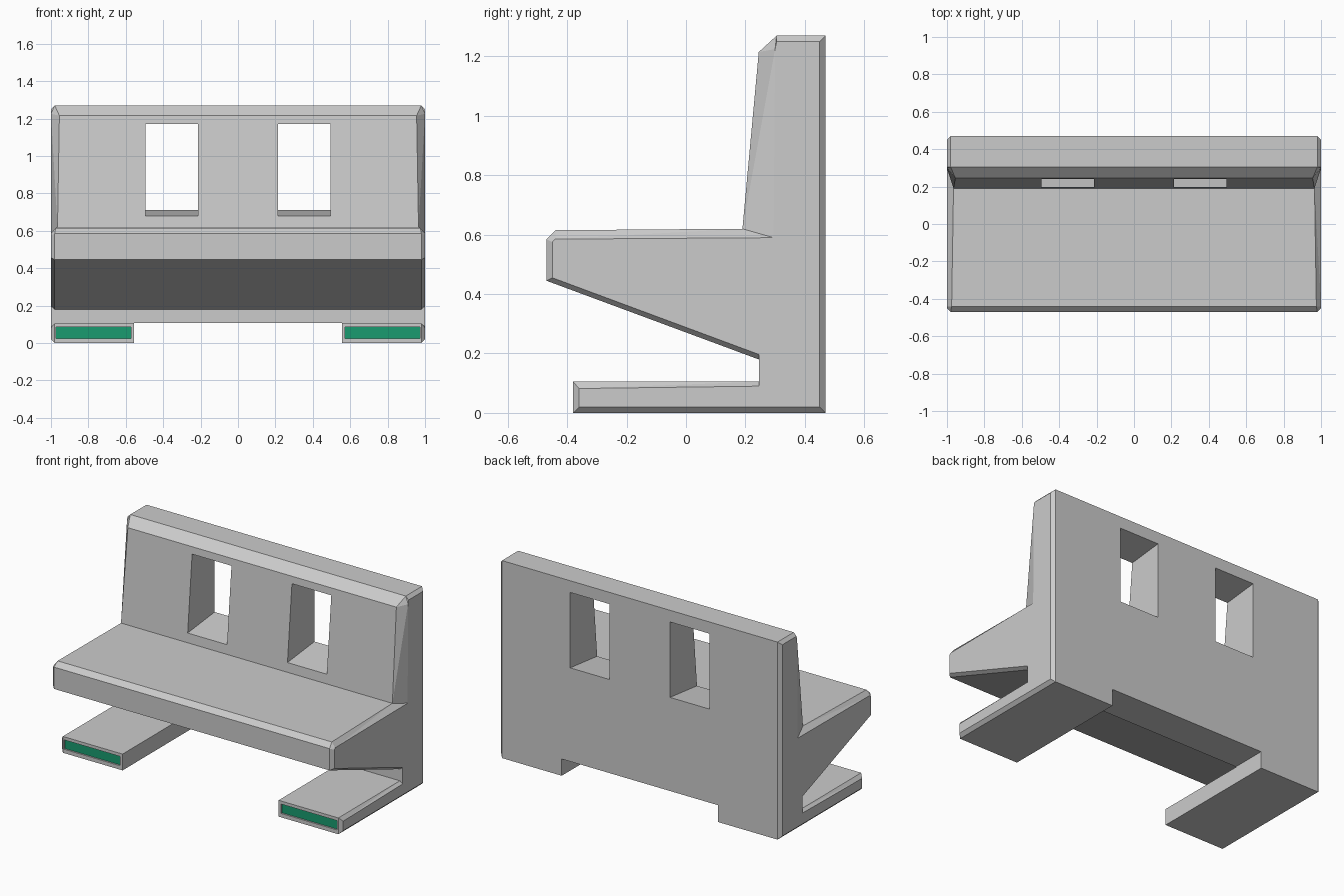
import bpy, bmesh

if "Cube" in bpy.data.objects:
    bpy.data.objects.remove(bpy.data.objects["Cube"])

# Side profile: main outline (y, z), its half width, and the outline of the bevelled side face (y, z)
PROFILE = [
    (0.47, 0.00, 0.98, 0.45, 0.02),     # foot, bottom back
    (0.47, 1.27, 0.98, 0.45, 1.25),     # backrest, top back
    (0.305, 1.27, 0.98, 0.305, 1.25),   # backrest, top front
    (0.245, 1.215, 0.955, 0.30, 1.225),
    (0.19, 0.62, 0.965, 0.295, 0.59),   # seat meets backrest
    (-0.44, 0.615, 0.975, -0.44, 0.585),  # seat front edge
    (-0.47, 0.585, 0.98, -0.45, 0.575),
    (-0.47, 0.445, 0.98, -0.45, 0.455),
    (0.245, 0.18, 0.98, 0.245, 0.197),  # underside of seat
    (0.245, 0.105, 0.98, 0.245, 0.09),
    (-0.38, 0.105, 0.98, -0.36, 0.082),  # foot front
    (-0.38, 0.00, 0.98, -0.36, 0.02),
]


def make_object(name, bm):
    bmesh.ops.recalc_face_normals(bm, faces=bm.faces[:])
    mesh = bpy.data.meshes.new(name)
    bm.to_mesh(mesh)
    bm.free()
    obj = bpy.data.objects.new(name, mesh)
    bpy.context.collection.objects.link(obj)
    return obj


def box(name, x, y, z, shear=0.0):
    """Box between limits; shear tilts it upward along y."""
    bm = bmesh.new()
    bmesh.ops.create_cube(bm, size=1)
    for v in bm.verts:
        v.co = [lo + (c + 0.5) * (hi - lo) for c, (lo, hi) in zip(v.co, (x, y, z))]
        v.co.z += shear * (v.co.y - 0.2)
    return make_object(name, bm)


def cut(target, cutter):
    cutter.hide_render = True
    mod = target.modifiers.new("cut", 'BOOLEAN')
    mod.operation = 'DIFFERENCE'
    mod.solver = 'EXACT'
    mod.object = cutter
    bpy.context.view_layer.objects.active = target
    bpy.ops.object.modifier_apply(modifier=mod.name)
    bpy.data.objects.remove(cutter)


# Bench body: profile swept across x with bevelled ends
bm = bmesh.new()
rings = [
    [bm.verts.new((-1, sy, sz)) for y, z, w, sy, sz in PROFILE],
    [bm.verts.new((-w, y, z)) for y, z, w, sy, sz in PROFILE],
    [bm.verts.new((w, y, z)) for y, z, w, sy, sz in PROFILE],
    [bm.verts.new((1, sy, sz)) for y, z, w, sy, sz in PROFILE],
]
n = len(PROFILE)
for a, b in zip(rings, rings[1:]):
    for i in range(n):
        j = (i + 1) % n
        bm.faces.new((a[i], a[j], b[j], b[i]))
bm.faces.new(rings[0])
bm.faces.new(rings[-1])
# Split the twisted bevel quads so they stay flat
twisted = [f for f in bm.faces if len(f.verts) == 4
           and all(v.co.x > 0 for v in f.verts) | all(v.co.x < 0 for v in f.verts)]
bmesh.ops.triangulate(bm, faces=twisted)
bench = make_object("bench_body", bm)

# Gap between the two feet
cut(bench, box("foot_gap_cutter", (-0.555, 0.555), (-1, 1), (-0.5, 0.108)))

green = bpy.data.materials.new("green")
green.diffuse_color = (0.01, 0.33, 0.16, 1)
green.use_nodes = True
green.node_tree.nodes["Principled BSDF"].inputs["Base Color"].default_value = green.diffuse_color

for side, label in ((-1, "left"), (1, "right")):
    # Slanted window through the backrest
    wx = sorted((side * 0.215, side * 0.495))
    cut(bench, box(label + "_window_cutter", wx, (0.0, 0.7), (0.68, 1.165), 0.11))
    # Recessed green panel on the foot front
    px = sorted((side * 0.572, side * 0.972))
    cut(bench, box(label + "_recess_cutter", px, (-0.5, -0.36), (0.025, 0.085)))
    panel = box(label + "_foot_panel", px, (-0.37, -0.35), (0.025, 0.085))
    panel.data.materials.append(green)
